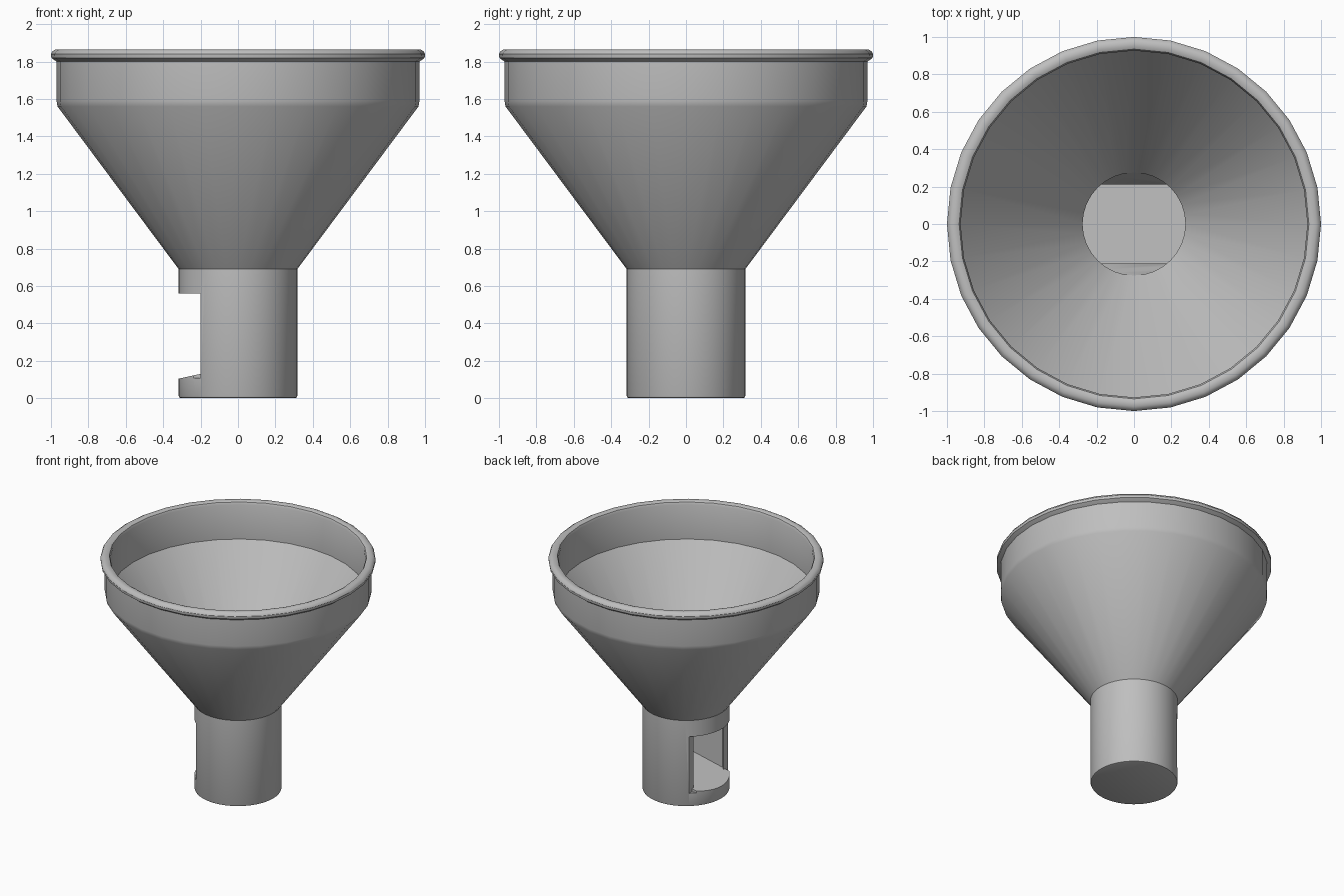
import bpy, bmesh, math
from mathutils import Matrix

cube = bpy.data.objects.get("Cube")
if cube:
    bpy.data.objects.remove(cube, do_unlink=True)

grey = bpy.data.materials.new("plain_grey")
grey.use_nodes = True
color = (0.52, 0.52, 0.52, 1)
grey.diffuse_color = color
grey.node_tree.nodes["Principled BSDF"].inputs["Base Color"].default_value = color


def make_object(name, bm):
    bmesh.ops.recalc_face_normals(bm, faces=bm.faces)
    mesh = bpy.data.meshes.new(name)
    bm.to_mesh(mesh)
    bm.free()
    obj = bpy.data.objects.new(name, mesh)
    bpy.context.collection.objects.link(obj)
    mesh.materials.append(grey)
    return obj


def revolve(name, profile, sides):
    """Spin a closed (radius, height) outline around z."""
    bm = bmesh.new()
    rings = []
    for i in range(sides):
        a = 2 * math.pi * i / sides
        rings.append([bm.verts.new((r * math.cos(a), r * math.sin(a), z)) for r, z in profile])
    n = len(profile)
    for i in range(sides):
        here, there = rings[i], rings[(i + 1) % sides]
        for j in range(n):
            k = (j + 1) % n
            bm.faces.new((here[j], there[j], there[k], here[k]))
    return make_object(name, bm)


def drum(name, radius, low, high, bevel=0):
    """Solid cylinder, optionally with a rounded lower edge."""
    bm = bmesh.new()
    bmesh.ops.create_cone(bm, cap_ends=True, segments=64, radius1=radius, radius2=radius,
                          depth=high - low, matrix=Matrix.Translation((0, 0, (low + high) / 2)))
    if bevel:
        edges = [e for e in bm.edges if all(v.co.z < low + 0.001 for v in e.verts)]
        bmesh.ops.bevel(bm, geom=edges, offset=bevel, segments=2, profile=0.5, affect='EDGES')
    return make_object(name, bm)


def hull(name, points):
    bm = bmesh.new()
    for p in points:
        bm.verts.new(p)
    bmesh.ops.convex_hull(bm, input=bm.verts)
    return make_object(name, bm)


def combine(target, tool, operation):
    mod = target.modifiers.new(operation, 'BOOLEAN')
    mod.operation = operation
    mod.solver = 'EXACT'
    mod.object = tool
    bpy.context.view_layer.objects.active = target
    bpy.ops.object.modifier_apply(modifier=mod.name)
    bpy.data.objects.remove(tool, do_unlink=True)


def ramp(x):
    return 0.105 + 0.22 * (x + 0.315)


OUTER, BORE, HALF, ROOF, NECK = 0.317, 0.275, 0.21, 0.56, 0.69

# Funnel: cone, upright collar and rolled rim, hollow inside
funnel = revolve("funnel", [
    (OUTER, NECK), (0.965, 1.56), (0.97, 1.59), (0.97, 1.80),
    (0.985, 1.81), (0.998, 1.82), (1.0, 1.84), (0.992, 1.855), (0.975, 1.865),
    (0.95, 1.865), (0.935, 1.858), (0.927, 1.84),
    (0.927, 1.565), (BORE, NECK)], 32)

# Spout: closed bottom, bored from above
spout = drum("spout", OUTER, 0, NECK, 0.012)

# Sloping floor between two flat walls inside the bore
lower = drum("lower_bore", BORE, 0.02, 0.8)
combine(lower, hull("slot", [(x, s * HALF, z) for x in (-0.5, 0.5)
                             for s in (-1, 1) for z in (ramp(x), ROOF + 0.01)]), 'INTERSECT')
combine(spout, lower, 'DIFFERENCE')

# Flared entry that narrows the round bore to the flat walls
upper = drum("upper_bore", BORE, 0.02, 0.8)
combine(upper, hull("flare", [(x, s * y, z) for x in (-0.5, 0.5) for s in (-1, 1)
                              for y, z in ((HALF, ROOF), (0.29, 0.72))]), 'INTERSECT')
combine(spout, upper, 'DIFFERENCE')

# Side opening at the foot of the slope, with flat shoulders beside it
combine(spout, hull("mouth", [(x, s * HALF, z) for x in (-0.5, -0.2) for s in (-1, 1)
                              for z in (ramp(x), ROOF)]), 'DIFFERENCE')
for s in (-1, 1):
    combine(spout, hull("shoulder", [(x, s * y, z) for x in (-0.5, -0.2)
                                     for y in (HALF - 0.001, 0.4) for z in (0.107, ROOF)]),
            'DIFFERENCE')

# Smooth walls with sharp edges kept
for obj in (funnel, spout):
    bpy.ops.object.select_all(action='DESELECT')
    obj.select_set(True)
    bpy.context.view_layer.objects.active = obj
    bpy.ops.object.shade_smooth_by_angle(angle=math.radians(32))
